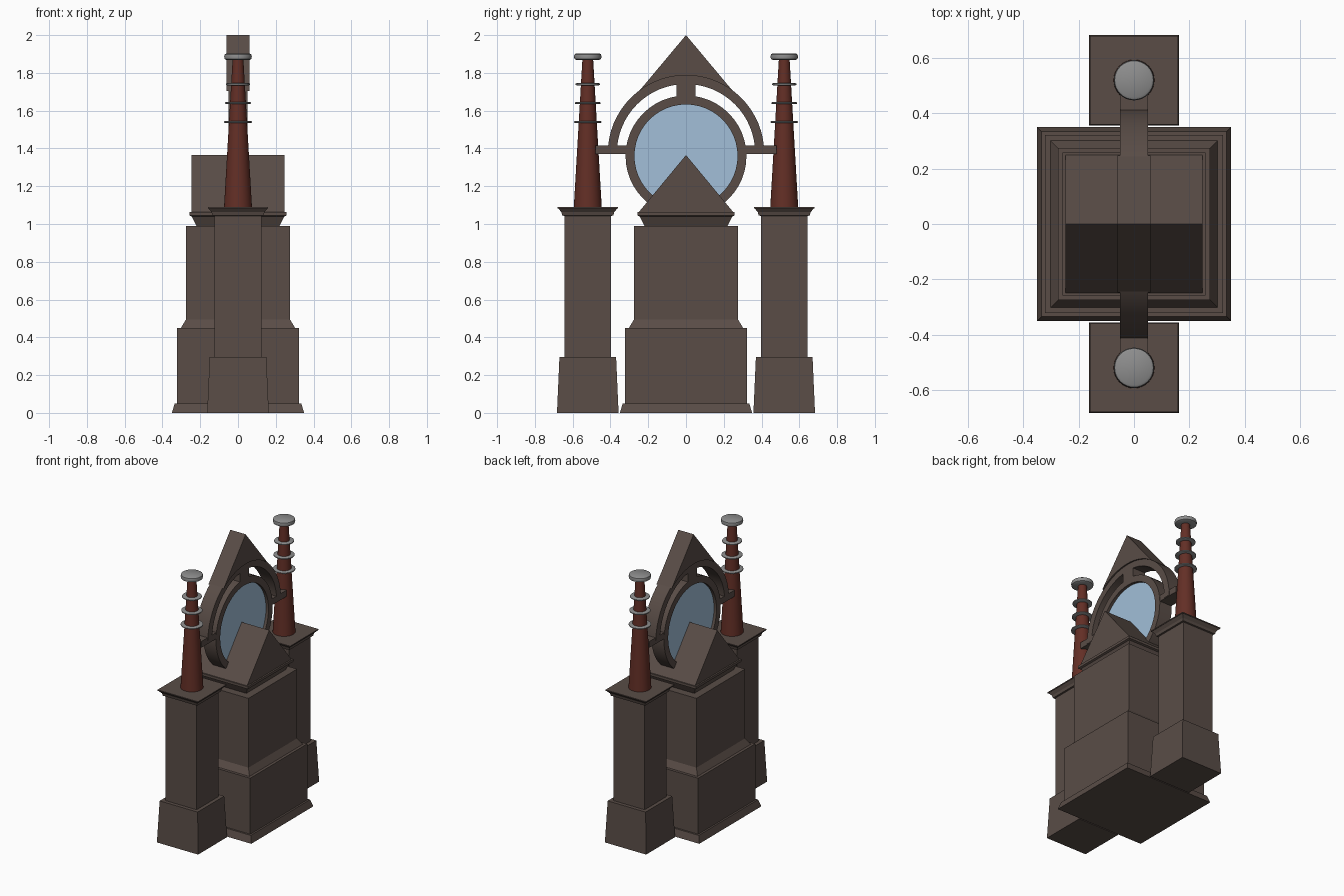
import bpy, bmesh, math

if "Cube" in bpy.data.objects:
    bpy.data.objects.remove(bpy.data.objects["Cube"])

def material(name, rgb):
    m = bpy.data.materials.new(name)
    m.diffuse_color = (*rgb, 1)
    m.use_nodes = True
    m.node_tree.nodes["Principled BSDF"].inputs["Base Color"].default_value = m.diffuse_color
    return m

STONE = material("brown_stone", (0.100, 0.073, 0.062))
RED = material("dark_red", (0.125, 0.028, 0.019))
GREY = material("grey_metal", (0.27, 0.27, 0.27))
GLASS = material("pale_blue_glass", (0.36, 0.52, 0.69))

def finish(name, bm, mat, smooth=False):
    bmesh.ops.recalc_face_normals(bm, faces=bm.faces)
    me = bpy.data.meshes.new(name)
    bm.to_mesh(me)
    bm.free()
    me.materials.append(mat)
    ob = bpy.data.objects.new(name, me)
    bpy.context.collection.objects.link(ob)
    if smooth:
        bpy.ops.object.select_all(action='DESELECT')
        ob.select_set(True)
        bpy.context.view_layer.objects.active = ob
        bpy.ops.object.shade_smooth_by_angle(angle=math.radians(35))
    return ob

def stack(name, profile, mat, sides, y=0.0, smooth=False):
    """Closed solid of regular rings; 4 sides gives square sections of half width r."""
    bm = bmesh.new()
    k, turn = (math.sqrt(2), math.pi / 4) if sides == 4 else (1, 0)
    rings = []
    for r, z in profile:
        angles = [turn + 2 * math.pi * i / sides for i in range(sides)]
        rings.append([bm.verts.new((r * k * math.cos(a), y + r * k * math.sin(a), z)) for a in angles])
    for lo, hi in zip(rings, rings[1:]):
        for i in range(sides):
            j = (i + 1) % sides
            bm.faces.new((lo[i], lo[j], hi[j], hi[i]))
    bm.faces.new(rings[0][::-1])
    bm.faces.new(rings[-1])
    return finish(name, bm, mat, smooth)

def plate(name, outline, half, mat, smooth=False):
    """Extrude a y-z outline along x."""
    bm = bmesh.new()
    f = bm.faces.new([bm.verts.new((-half, y, z)) for y, z in outline])
    ext = bmesh.ops.extrude_face_region(bm, geom=[f])
    vs = [v for v in ext["geom"] if isinstance(v, bmesh.types.BMVert)]
    bmesh.ops.translate(bm, verts=vs, vec=(2 * half, 0, 0))
    return finish(name, bm, mat, smooth)

def arc(r, zc, a0, a1, n):
    return [(r * math.cos(a), zc + r * math.sin(a))
            for a in (math.radians(a0 + (a1 - a0) * i / n) for i in range(n + 1))]

def band(name, r0, r1, zc, a0, a1, n, half, mat):
    """Ring or arch with a rectangular section in the y-z plane."""
    bm = bmesh.new()
    inner, outer = arc(r0, zc, a0, a1, n), arc(r1, zc, a0, a1, n)
    rows = [[bm.verts.new((x, *p)) for x, p in ((-half, i), (half, i), (half, o), (-half, o))]
            for i, o in zip(inner, outer)]
    closed = a1 - a0 >= 360
    if closed:
        for v in rows.pop():
            bm.verts.remove(v)
    count = len(rows)
    for i in range(count if closed else count - 1):
        a, b = rows[i], rows[(i + 1) % count]
        for j in range(4):
            k = (j + 1) % 4
            bm.faces.new((a[j], a[k], b[k], b[j]))
    if not closed:
        bm.faces.new(rows[0])
        bm.faces.new(rows[-1])
    return finish(name, bm, mat, True)

# central block with plinth, stepped body and cornice
stack("central_block", [(0.35, 0), (0.335, 0.05), (0.322, 0.05), (0.322, 0.45), (0.302, 0.45),
                        (0.275, 0.495), (0.275, 0.99), (0.22, 0.99), (0.245, 1.04),
                        (0.258, 1.045), (0.258, 1.063)], STONE, 4)
plate("gable_roof", [(-0.25, 1.063), (0.25, 1.063), (0, 1.365)], 0.247, STONE)

# side pillars with tapered columns, rings and caps
for side, y in (("front", -0.52), ("back", 0.52)):
    stack(side + "_pillar", [(0.163, 0), (0.15, 0.295), (0.124, 0.295), (0.124, 1.043),
                             (0.135, 1.045), (0.14, 1.063), (0.157, 1.083), (0.16, 1.083),
                             (0.16, 1.09)], STONE, 4, y)
    stack(side + "_column", [(0.074, 1.088), (0.028, 1.88)], RED, 32, y, True)
    stack(side + "_column_cap", [(0.06, 1.868), (0.07, 1.873), (0.073, 1.885), (0.07, 1.898),
                                 (0.062, 1.903)], GREY, 32, y, True)
    for n, (z, r) in enumerate(((1.54, 0.073), (1.64, 0.068), (1.74, 0.064))):
        stack(f"{side}_column_ring_{n + 1}", [(r - 0.006, z - 0.006), (r, z - 0.003), (r, z + 0.003),
                                              (r - 0.006, z + 0.006)], GREY, 32, y, True)

# round window
band("window_frame", 0.273, 0.32, 1.36, 0, 360, 48, 0.05, STONE)
plate("window_glass", arc(0.28, 1.36, 0, 352.5, 47), 0.03, GLASS, True)

# arch over the window, its struts and the spire
band("arch", 0.366, 0.414, 1.375, 0, 180, 32, 0.05, STONE)
plate("top_strut", [(-0.05, 1.66), (0.05, 1.66), (0.05, 1.75), (-0.05, 1.75)], 0.05, STONE)
for side, s in (("front", -1), ("back", 1)):
    plate(side + "_strut", [(s * 0.305, 1.37), (s * 0.48, 1.37), (s * 0.48, 1.415), (s * 0.305, 1.415)],
          0.048, STONE)
plate("spire", arc(0.412, 1.375, 127, 53, 16) + [(0, 2.0)], 0.06, STONE)
